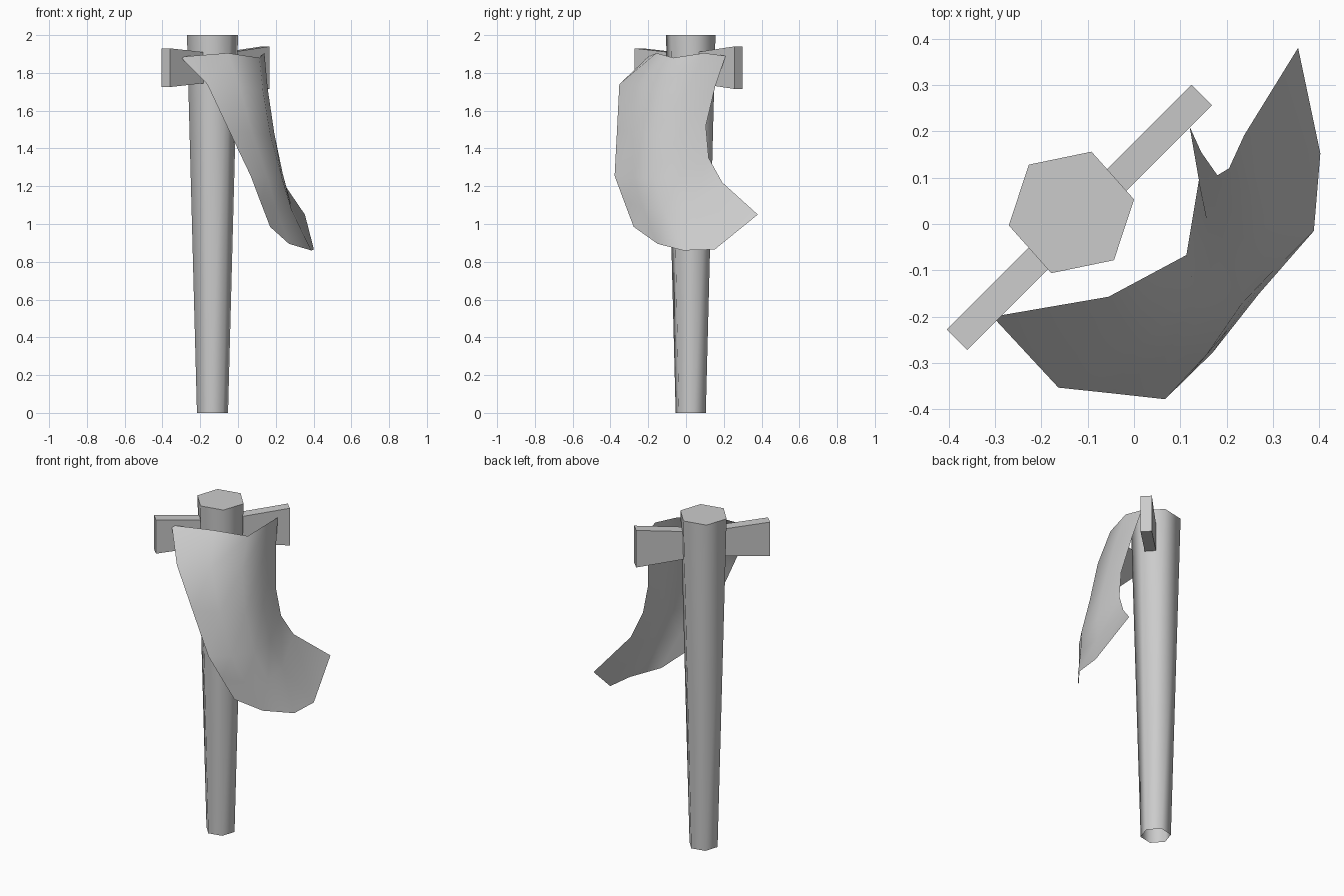
import bpy, bmesh, math
from mathutils import Vector

cube = bpy.data.objects.get("Cube")
if cube:
    bpy.data.objects.remove(cube, do_unlink=True)

grey = bpy.data.materials.new("plain_grey")
grey.use_nodes = True
grey.diffuse_color = (0.6, 0.6, 0.6, 1)
grey.node_tree.nodes["Principled BSDF"].inputs["Base Color"].default_value = (0.6, 0.6, 0.6, 1)


def finish(name, bm, smooth_angle=None):
    mesh = bpy.data.meshes.new(name)
    bm.to_mesh(mesh)
    bm.free()
    obj = bpy.data.objects.new(name, mesh)
    bpy.context.collection.objects.link(obj)
    mesh.materials.append(grey)
    if smooth_angle:
        bpy.ops.object.select_all(action='DESELECT')
        obj.select_set(True)
        bpy.context.view_layer.objects.active = obj
        bpy.ops.object.shade_smooth_by_angle(angle=math.radians(smooth_angle))
    return obj


def loft(bm, rings, closed):
    """Bridge rows of points with quads and return the rows of vertices."""
    rows = [[bm.verts.new(p) for p in ring] for ring in rings]
    for a, b in zip(rows, rows[1:]):
        n = len(a)
        for i in range(n if closed else n - 1):
            j = (i + 1) % n
            bm.faces.new((a[i], a[j], b[j], b[i]))
    return rows


# Tapered six-sided pole, open at the foot
def hexagon(radius, z):
    angles = [math.radians(11.7 + 60 * i) for i in range(6)]
    return [(-0.135 + radius * math.cos(t), 0.025 + radius * math.sin(t), z) for t in angles]

bm = bmesh.new()
rows = loft(bm, [hexagon(0.084, 0), hexagon(0.138, 2)], True)
bm.faces.new(rows[-1])
finish("pole", bm, 70)


# Crossbar, waisted at the pole and flared towards both ends
def bar_section(x, y, low, high):
    s = 0.022
    return [(x - s, y + s, low), (x + s, y - s, low), (x + s, y - s, high), (x - s, y + s, high)]

bm = bmesh.new()
rows = loft(bm, [bar_section(-0.382, -0.25, 1.725, 1.93),
                 bar_section(-0.118, 0.014, 1.755, 1.90),
                 bar_section(0.146, 0.278, 1.715, 1.94)], True)
bm.faces.new(rows[0][::-1])
bm.faces.new(rows[-1])
bmesh.ops.recalc_face_normals(bm, faces=bm.faces)
finish("crossbar", bm)

# Wind-blown banner: four edge curves, filled with a softened blended patch
top = [(-0.305, -0.20, 1.885), (-0.055, -0.157, 1.905), (0.113, -0.067, 1.88),
       (0.14, 0.095, 1.905), (0.12, 0.21, 1.89)]
bottom = [(0.17, -0.277, 0.985), (0.27, -0.15, 0.895), (0.388, -0.015, 0.86),
          (0.402, 0.152, 0.865), (0.354, 0.38, 1.05)]
left = [top[0], (-0.163, -0.353, 1.74), (-0.05, -0.365, 1.5), (0.067, -0.378, 1.255),
        (0.118, -0.328, 1.12), bottom[0]]
right = [top[-1], (0.145, 0.155, 1.73), (0.18, 0.105, 1.52), (0.205, 0.12, 1.35),
         (0.238, 0.192, 1.22), bottom[-1]]
top, bottom, left, right = [[Vector(p) for p in edge] for edge in (top, bottom, left, right)]

grid = []
for r in range(len(left)):
    u = r / (len(left) - 1)
    row = []
    for c in range(len(top)):
        v = c / (len(top) - 1)
        bulge_top = top[c] - top[0].lerp(top[-1], v)
        bulge_bottom = bottom[c] - bottom[0].lerp(bottom[-1], v)
        softness = 1 - 1.6 * u * (1 - u)
        row.append(left[r].lerp(right[r], v) + bulge_top.lerp(bulge_bottom, u) * softness)
    grid.append(row)

bm = bmesh.new()
loft(bm, grid[::-1], False)
finish("banner", bm, 80)
